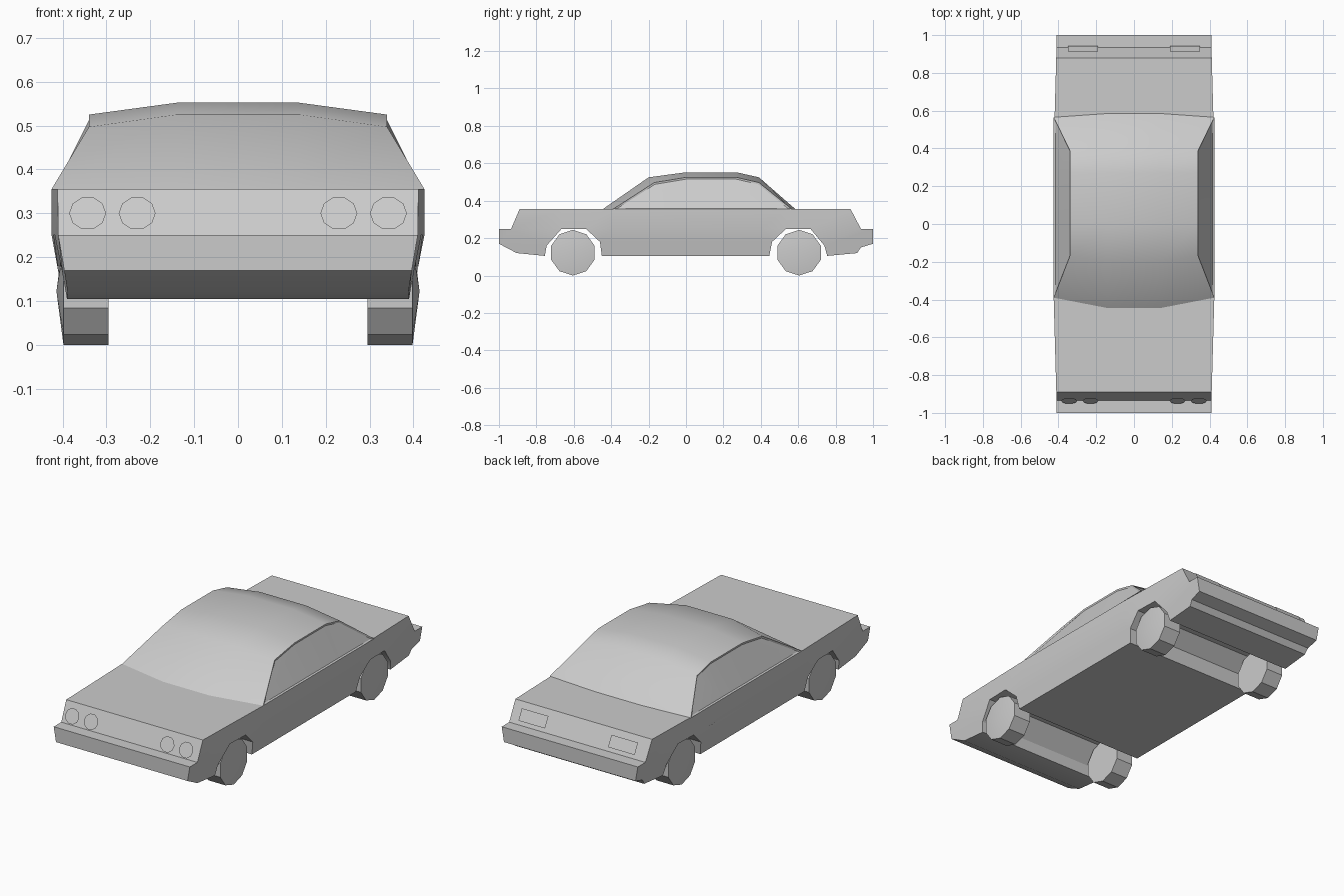
import bpy, bmesh, math
from mathutils import Matrix, Vector

if "Cube" in bpy.data.objects:
    bpy.data.objects.remove(bpy.data.objects["Cube"])

paint = bpy.data.materials.new("plain_grey")
paint.use_nodes = True
grey = (0.6, 0.6, 0.6, 1)
paint.diffuse_color = grey
paint.node_tree.nodes["Principled BSDF"].inputs["Base Color"].default_value = grey


def finish(bm, name, angle=30, recalc=True):
    """Turn a bmesh into a shaded object."""
    if recalc:
        bmesh.ops.recalc_face_normals(bm, faces=bm.faces[:])
    mesh = bpy.data.meshes.new(name)
    bm.to_mesh(mesh)
    bm.free()
    mesh.materials.append(paint)
    obj = bpy.data.objects.new(name, mesh)
    bpy.context.collection.objects.link(obj)
    bpy.ops.object.select_all(action="DESELECT")
    obj.select_set(True)
    bpy.context.view_layer.objects.active = obj
    bpy.ops.object.shade_smooth_by_angle(angle=math.radians(angle))
    return obj


# Body: side panels joined across the width, with through wheel arches
BELT, DECK, SILL = 0.25, 0.355, 0.105


def half_width(y, z):
    taper = min(max((abs(y) - 0.4) / 0.54, 0), 1)
    tuck = max(BELT - z, 0) / (BELT - SILL)
    return 0.425 - 0.015 * taper - 0.025 * tuck


panels = [
    # front end and its lower panel
    [(-0.935, BELT), (-0.665, BELT), (-0.665, DECK), (-0.89, DECK)],
    [(-1, BELT), (-1, 0.17), (-0.905, 0.12), (-0.755, SILL),
     (-0.745, 0.16), (-0.665, BELT), (-0.935, BELT)],
    # doors and sill
    [(-0.46, 0.18), (-0.45, SILL), (0.445, SILL), (0.46, 0.18),
     (0.535, BELT), (0.4, BELT), (-0.4, BELT), (-0.535, BELT)],
    # rear end and its lower panel
    [(0.665, BELT), (0.935, BELT), (0.88, DECK), (0.665, DECK)],
    [(0.665, BELT), (0.74, 0.16), (0.755, SILL), (0.915, 0.12),
     (0.935, 0.15), (1, 0.17), (1, BELT), (0.935, BELT)],
]
# upper band between the two ends
stations = [-0.665, -0.535, -0.4, 0.4, 0.535, 0.665]
for a, b in zip(stations, stations[1:]):
    panels.append([(a, BELT), (b, BELT), (b, DECK), (a, DECK)])

bm = bmesh.new()
points = {p for panel in panels for p in panel}
side = {(s, p): bm.verts.new((s * half_width(*p), *p))
        for p in sorted(points) for s in (1, -1)}
edges = {}
for panel in panels:
    for s in (1, -1):
        bm.faces.new([side[s, p] for p in panel][::s])
    for a, b in zip(panel, panel[1:] + panel[:1]):
        edges.setdefault(frozenset((a, b)), []).append((a, b))
for used in edges.values():
    if len(used) == 1:
        a, b = used[0]
        bm.faces.new([side[1, b], side[1, a], side[-1, a], side[-1, b]])
finish(bm, "body")

# Cabin: rows from windscreen base over the roof to rear window base
# each row: middle y, middle z, edge x, edge y, edge z
rows = [
    (-0.445, DECK, 0.425, -0.39, DECK),
    (-0.2, 0.525, 0.34, -0.17, 0.497),
    (0, 0.552, 0.34, 0, 0.525),
    (0.27, 0.552, 0.34, 0.27, 0.525),
    (0.39, 0.525, 0.34, 0.39, 0.497),
    (0.585, DECK, 0.425, 0.565, DECK),
]
bm = bmesh.new()
grid = [[bm.verts.new(c) for c in
         ((-ex, ey, ez), (-0.14, my, mz), (0.14, my, mz), (ex, ey, ez))]
        for my, mz, ex, ey, ez in rows]
for r, q in zip(grid, grid[1:]):
    for i in range(3):
        bm.faces.new((r[i], r[i + 1], q[i + 1], q[i]))
windows = []
for s, col in ((-1, 0), (1, 3)):
    e = [r[col] for r in grid]
    low = [bm.verts.new((s * 0.425, y, DECK)) for y in (0, 0.27)]
    windows.append([bm.faces.new(f) for f in (
        (e[0], low[0], e[2], e[1]),
        (low[0], low[1], e[3], e[2]),
        (low[1], e[5], e[4], e[3]))])
bmesh.ops.recalc_face_normals(bm, faces=bm.faces[:])
if sum(f.normal.z for f in bm.faces) < 0:
    bmesh.ops.reverse_faces(bm, faces=bm.faces[:])
# side windows sit slightly inside their frames
for faces in windows:
    bmesh.ops.inset_region(bm, faces=faces, thickness=0.008, depth=-0.006,
                           use_even_offset=True, use_boundary=True)
finish(bm, "cabin", recalc=False)

# Wheels: ten-sided drums with a shallow domed hub outside
RADIUS, SIDES = 0.122, 10
for end, y in (("front", -0.605), ("rear", 0.605)):
    for name, s in (("left", 1), ("right", -1)):
        bm = bmesh.new()
        rings = []
        for x in (0.295, 0.398):
            ring = []
            for i in range(SIDES):
                t = math.tau * i / SIDES
                ring.append(bm.verts.new((s * x, y + RADIUS * math.sin(t),
                                          RADIUS + RADIUS * math.cos(t))))
            rings.append(ring)
        hub = bm.verts.new((s * 0.414, y, RADIUS))
        bm.faces.new(rings[0])
        for i in range(SIDES):
            j = (i + 1) % SIDES
            bm.faces.new((rings[0][i], rings[0][j], rings[1][j], rings[1][i]))
            bm.faces.new((rings[1][i], rings[1][j], hub))
        finish(bm, f"{end}_{name}_wheel")


# Lamps: flat plates lying parallel to the sloped end panels
def lamp(name, outline, centre, slope):
    bm = bmesh.new()
    x, y, z = centre
    verts = [bm.verts.new((x + u, y + slope * v, z + v)) for u, v in outline]
    face = bm.faces.new(verts)
    face.normal_update()
    if face.normal.y * y < 0:
        face.normal_flip()
    finish(bm, name, recalc=False)


disc = [(0.042 * math.cos(math.tau * i / SIDES),
         0.038 * math.sin(math.tau * i / SIDES)) for i in range(SIDES)]
plate = [(-0.08, -0.028), (0.08, -0.028), (0.08, 0.028), (-0.08, 0.028)]
for name, s in (("left", 1), ("right", -1)):
    lamp(f"{name}_outer_headlamp", disc, (s * 0.343, -0.936, 0.3), 0.42)
    lamp(f"{name}_inner_headlamp", disc, (s * 0.23, -0.936, 0.3), 0.42)
    lamp(f"{name}_tail_lamp", plate, (s * 0.27, 0.927, 0.305), -0.53)
